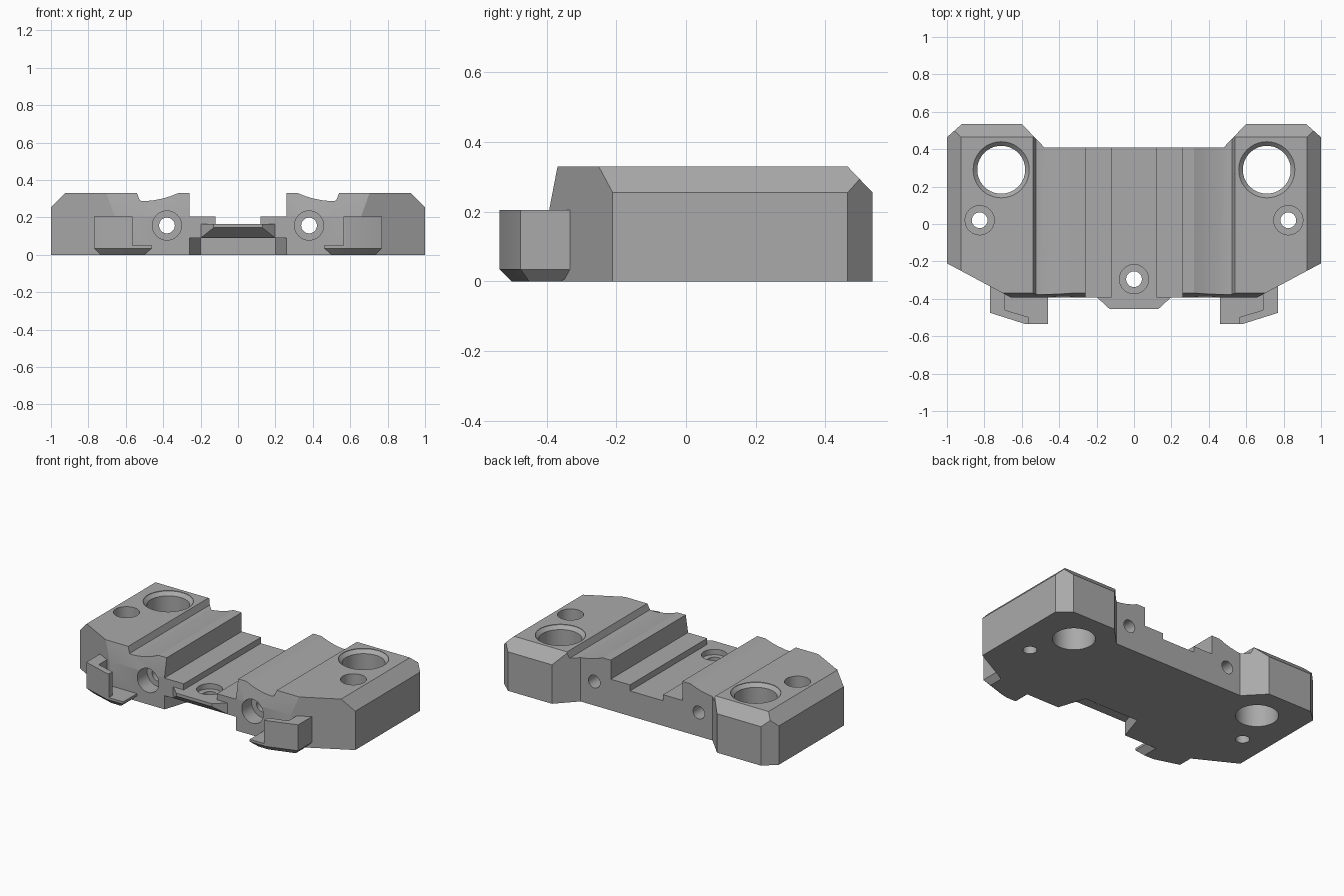
import bpy, bmesh, math
from mathutils import Vector

cube = bpy.data.objects.get("Cube")
if cube:
    bpy.data.objects.remove(cube, do_unlink=True)

grey = bpy.data.materials.new("plain grey")
grey.use_nodes = True
COLOR = (0.4, 0.4, 0.4, 1)
grey.diffuse_color = COLOR
grey.node_tree.nodes["Principled BSDF"].inputs["Base Color"].default_value = COLOR


def make(name, bm):
    bmesh.ops.recalc_face_normals(bm, faces=bm.faces[:])
    mesh = bpy.data.meshes.new(name)
    bm.to_mesh(mesh)
    bm.free()
    ob = bpy.data.objects.new(name, mesh)
    bpy.context.collection.objects.link(ob)
    mesh.materials.append(grey)
    return ob


def prism(name, pts, axis, lo, hi):
    """Extrude a 2D polygon along an axis from lo to hi."""
    def place(a, b, t):
        return {"x": (t, a, b), "y": (a, t, b), "z": (a, b, t)}[axis]
    bm = bmesh.new()
    face = bm.faces.new([bm.verts.new(place(a, b, lo)) for a, b in pts])
    new = bmesh.ops.extrude_face_region(bm, geom=[face])["geom"]
    step = Vector(place(0, 0, hi - lo))
    bmesh.ops.translate(bm, vec=step, verts=[v for v in new if isinstance(v, bmesh.types.BMVert)])
    return make(name, bm)


def hull(name, pts):
    bm = bmesh.new()
    for p in pts:
        bm.verts.new(p)
    bmesh.ops.convex_hull(bm, input=bm.verts[:])
    bmesh.ops.dissolve_limit(bm, angle_limit=0.01, verts=bm.verts[:], edges=bm.edges[:])
    return make(name, bm)


def lathe(name, profile, origin, axis, sides=40):
    """Solid of revolution from (radius, position) pairs along z or y."""
    bm = bmesh.new()
    rings = []
    for r, t in profile:
        ring = []
        for i in range(sides):
            a = 2 * math.pi * i / sides
            u, w = r * math.cos(a), r * math.sin(a)
            local = Vector((u, w, t) if axis == "z" else (u, t, w))
            ring.append(bm.verts.new(local + Vector(origin)))
        rings.append(ring)
    for a, b in zip(rings, rings[1:]):
        for i in range(sides):
            j = (i + 1) % sides
            bm.faces.new((a[i], a[j], b[j], b[i]))
    bm.faces.new(rings[0])
    bm.faces.new(rings[-1])
    return make(name, bm)


def combine(target, other, operation):
    mod = target.modifiers.new(operation, "BOOLEAN")
    mod.object, mod.operation, mod.solver = other, operation, "EXACT"
    bpy.context.view_layer.objects.active = target
    bpy.ops.object.modifier_apply(modifier=mod.name)
    bpy.data.objects.remove(other, do_unlink=True)


def mirrored(pts):
    return pts + [(-x, y) for x, y in reversed(pts)]


# Main block: stepped cross-section with curved channels
section = [(0.12, 0.165), (0.12, 0.205), (0.26, 0.205), (0.26, 0.33), (0.32, 0.33),
           (0.36, 0.314), (0.40, 0.302), (0.45, 0.292), (0.50, 0.287), (0.525, 0.29),
           (0.54, 0.33), (0.925, 0.33), (1, 0.255), (1, 0)]
body = prism("mounting_block", mirrored(section), "y", -0.7, 0.7)

# Plan outline with two rear lobes and a recess under the front
plan = [(0.48, 0.41), (0.60, 0.535), (0.92, 0.535), (1.01, 0.455), (1.01, -0.205),
        (0.66, -0.392)]
combine(body, prism("plan_outline", mirrored(plan), "z", -0.1, 0.5), "INTERSECT")
recess = [(0.20, -0.21), (0.265, -0.41)]
combine(body, prism("front_recess", mirrored(recess), "z", -0.1, 0.09), "DIFFERENCE")

# Rear chamfer and sloping upper front
combine(body, prism("rear_chamfer", [(0.56, 0.23), (0.44, 0.355), (0.56, 0.355)],
                    "x", -1.2, 1.2), "DIFFERENCE")
combine(body, prism("front_slope", [(-0.45, 0.21), (-0.392, 0.21), (-0.365, 0.35), (-0.45, 0.35)],
                    "x", -1.2, 1.2), "DIFFERENCE")

# Front nose with a sloping underside
nose = []
for s in (-1, 1):
    nose += [(s * 0.2, y, z) for y in (-0.39, -0.36) for z in (0.09, 0.165)]
    nose += [(s * 0.13, -0.455, z) for z in (0.145, 0.165)]
combine(body, hull("nose", nose), "UNION")

# Hooked brackets at the front corners
outer = [(0.46, -0.535), (0.58, -0.535), (0.77, -0.475), (0.77, -0.30), (0.46, -0.30)]
foot = [(0.50, -0.50), (0.57, -0.50), (0.735, -0.45), (0.735, -0.36), (0.50, -0.36)]
pocket = [(0.44, -0.6), (0.565, -0.6), (0.565, -0.497), (0.69, -0.46), (0.69, -0.28), (0.44, -0.28)]
for s in (-1, 1):
    pts = [(s * x, y, z) for x, y in outer for z in (0.035, 0.205)]
    pts += [(s * x, y, 0) for x, y in foot]
    hook = hull("hook", pts)
    combine(hook, prism("hook_pocket", [(s * x, y) for x, y in pocket], "z", 0.05, 0.3),
            "DIFFERENCE")
    combine(body, hook, "UNION")


# Drilled holes
def stepped_hole(x, y, top, depth):
    profile = [(0.042, -0.1), (0.042, top - depth), (0.078, top - depth), (0.078, top + 0.1)]
    combine(body, lathe("screw_hole", profile, (x, y, 0), "z"), "DIFFERENCE")


stepped_hole(0, -0.295, 0.165, 0.035)
for s in (-1, 1):
    stepped_hole(s * 0.825, 0.02, 0.33, 0.12)
    bore = [(0.128, -0.1), (0.128, 0.305), (0.15, 0.327), (0.15, 0.5)]
    combine(body, lathe("large_bore", bore, (s * 0.71, 0.29, 0), "z", 56), "DIFFERENCE")
    cross = [(0.078, -0.7), (0.078, -0.29), (0.042, -0.29), (0.042, 0.6)]
    combine(body, lathe("cross_hole", cross, (s * 0.38, 0, 0.157), "y"), "DIFFERENCE")

# Smooth curved walls, keep the machined edges crisp
bpy.ops.object.select_all(action="DESELECT")
body.select_set(True)
bpy.context.view_layer.objects.active = body
bpy.ops.object.shade_smooth_by_angle(angle=math.radians(20))
